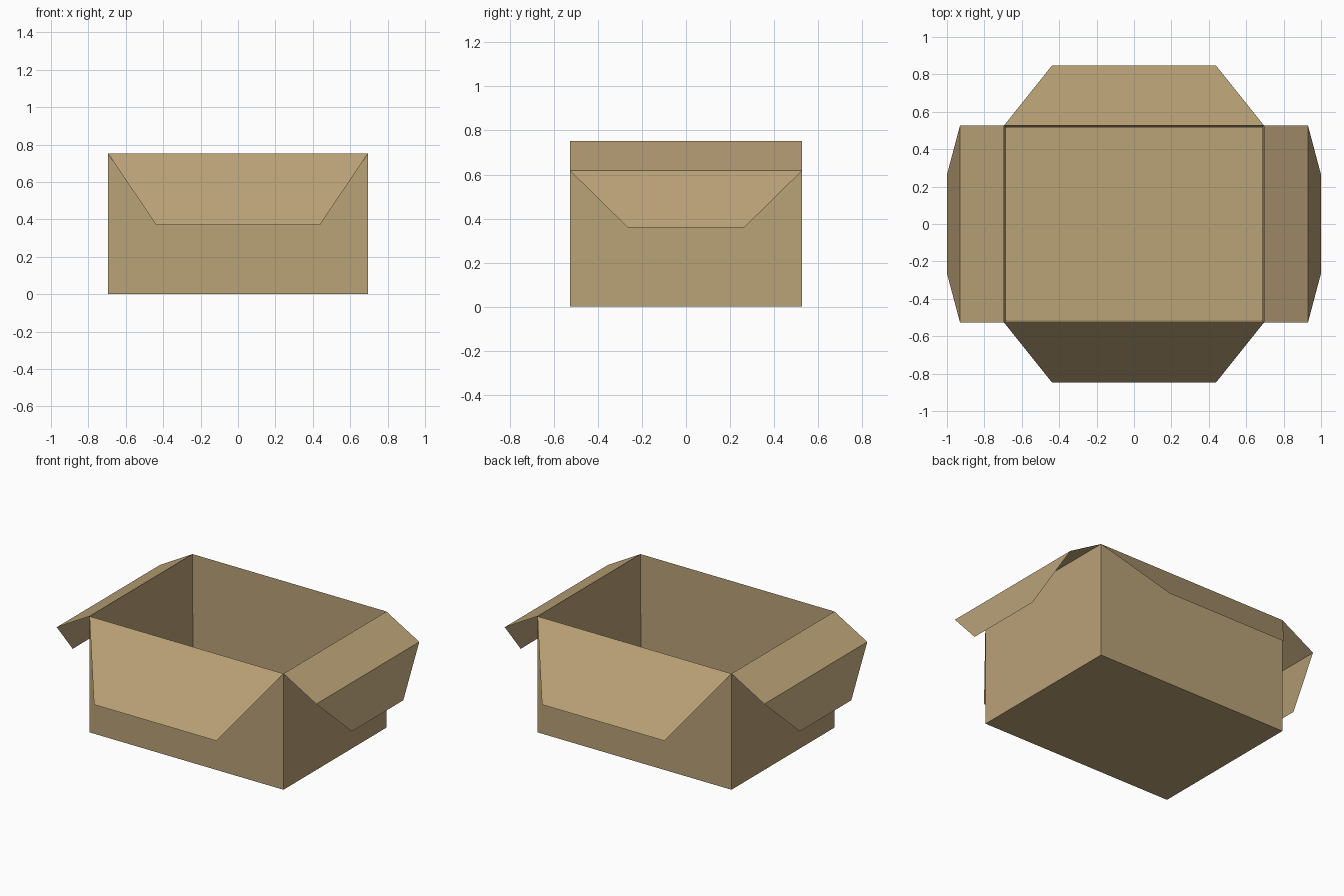
import bpy
import bmesh

cube = bpy.data.objects.get("Cube")
if cube:
    bpy.data.objects.remove(cube, do_unlink=True)

# Main sizes: half width, half depth, height, board thickness
HX, HY, H, T = 0.695, 0.527, 0.752, 0.011

cardboard = bpy.data.materials.new("cardboard_tan")
cardboard.use_nodes = True
colour = (0.49, 0.36, 0.185, 1)
cardboard.diffuse_color = colour
bsdf = cardboard.node_tree.nodes["Principled BSDF"]
bsdf.inputs["Base Color"].default_value = colour
bsdf.inputs["Roughness"].default_value = 0.9


def add_object(name, bm):
    mesh = bpy.data.meshes.new(name)
    bm.to_mesh(mesh)
    bm.free()
    mesh.materials.append(cardboard)
    obj = bpy.data.objects.new(name, mesh)
    bpy.context.collection.objects.link(obj)
    return obj


def box_body():
    """Open tray: a block whose top is inset and pushed down to the floor."""
    bm = bmesh.new()
    bmesh.ops.create_cube(bm, size=1)
    for v in bm.verts:
        v.co = (v.co.x * 2 * HX, v.co.y * 2 * HY, (v.co.z + 0.5) * H)
    top = max(bm.faces, key=lambda f: f.calc_center_median().z)
    bmesh.ops.inset_region(bm, faces=[top], thickness=T, use_even_offset=True)
    for v in top.verts:
        v.co.z = T
    bm.normal_update()
    add_object("box_body", bm)


def flap(name, rows, axis, side):
    """Folded sheet; rows are (distance outward, height, half width)."""
    bm = bmesh.new()
    pairs = []
    for out, z, half in rows:
        pair = []
        for s in (-1, 1):
            co = (side * out, s * half, z) if axis == "x" else (s * half, side * out, z)
            pair.append(bm.verts.new(co))
        pairs.append(pair)
    for (a, b), (c, d) in zip(pairs, pairs[1:]):
        face = bm.faces.new((a, b, d, c))
        face.normal_update()
        if face.normal.z < 0:
            face.normal_flip()
    add_object(name, bm)


box_body()

# Long flaps taper in one piece; short flaps have a crease, then a tapered tip
long_rows = [(HY, H, HX), (0.848, 0.371, 0.438)]
short_rows = [(HX, H, HY), (0.93, 0.618, HY), (1.0, 0.359, 0.264)]
for name, rows, axis, side in (
    ("front_flap", long_rows, "y", -1),
    ("back_flap", long_rows, "y", 1),
    ("left_flap", short_rows, "x", 1),
    ("right_flap", short_rows, "x", -1),
):
    flap(name, rows, axis, side)
